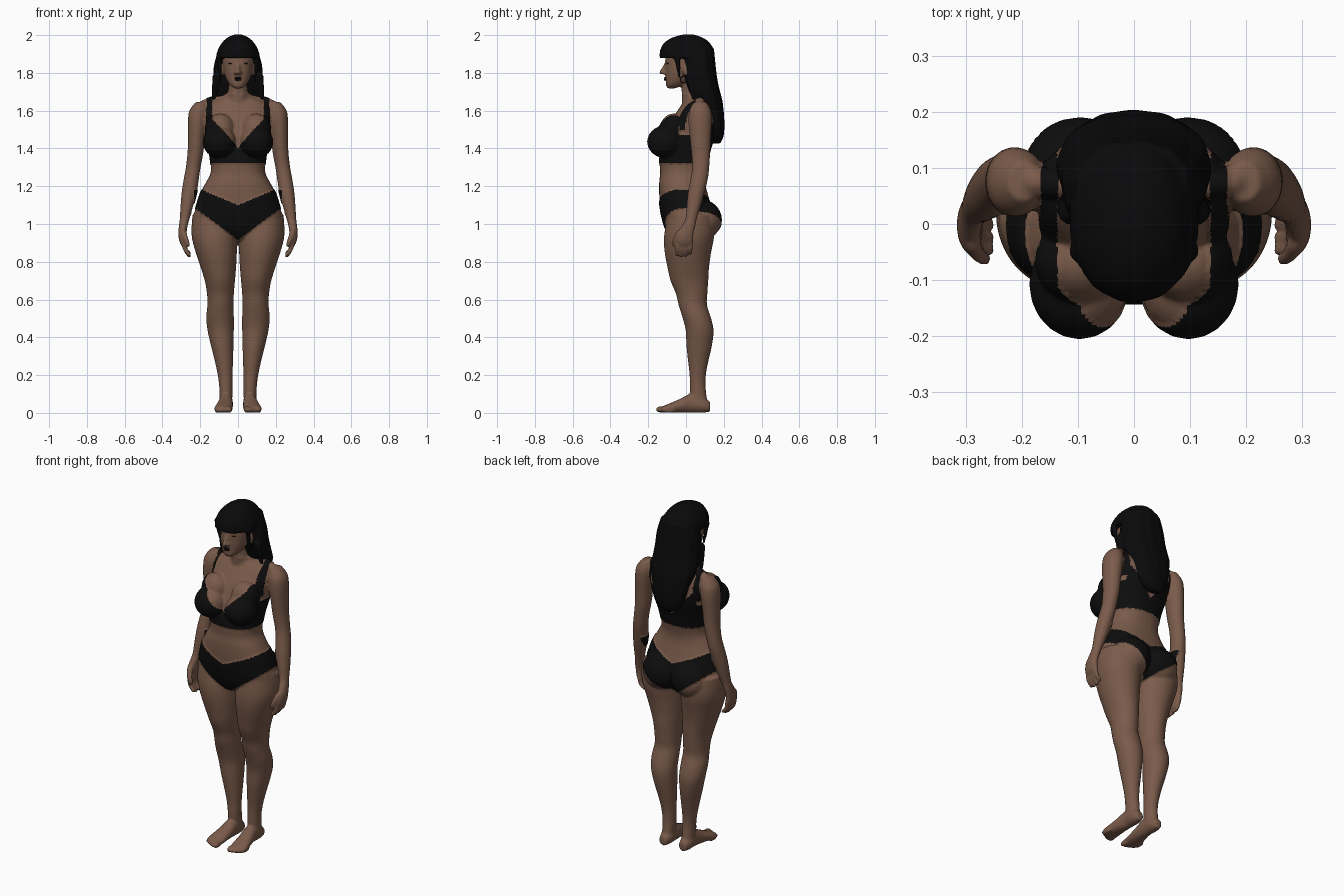
import bpy, bmesh, math
from mathutils import Vector

old = bpy.data.objects.get("Cube")
if old:
    bpy.data.objects.remove(old, do_unlink=True)


def material(name, color, rough=0.7):
    m = bpy.data.materials.new(name)
    m.use_nodes = True
    m.diffuse_color = (*color, 1)
    bsdf = next(n for n in m.node_tree.nodes if n.type == 'BSDF_PRINCIPLED')
    bsdf.inputs["Base Color"].default_value = (*color, 1)
    bsdf.inputs["Roughness"].default_value = rough
    return m


SKIN = material("warm brown skin", (0.195, 0.105, 0.069))
FABRIC = material("black fabric", (0.004, 0.004, 0.004))
HAIR = material("black hair", (0.003, 0.003, 0.0035))
DARK = material("dark makeup", (0.008, 0.004, 0.004))


def smooth_rings(rings, steps=3):
    """Catmull-Rom interpolation through rows of ring values."""
    out = []
    for i in range(len(rings) - 1):
        a, b, c, d = (rings[max(0, min(len(rings) - 1, i + k))] for k in (-1, 0, 1, 2))
        for s in range(steps):
            t = s / steps
            out.append([q + 0.5 * t * (r - p + t * (2 * p - 5 * q + 4 * r - u + t * (3 * (q - r) + u - p)))
                        for p, q, r, u in zip(a, b, c, d)])
    return out + [list(rings[-1])]


def bridge(bm, coords):
    """Closed skin over a list of equal point loops."""
    loops = [[bm.verts.new(co) for co in loop] for loop in coords]
    bm.faces.new(loops[0])
    bm.faces.new(loops[-1])
    for lo, hi in zip(loops, loops[1:]):
        for k in range(len(lo)):
            n = (k + 1) % len(lo)
            bm.faces.new((lo[k], lo[n], hi[n], hi[k]))


def circle(sides):
    return [(math.cos(math.tau * k / sides), math.sin(math.tau * k / sides)) for k in range(sides)]


def loft(bm, rings, side=1, along='z', power=2.0, ripple=0.0):
    """Tube through rings of (position, centre u, centre v, radius u, radius v)."""
    coords = []
    for pos, cu, cv, ru, rv in smooth_rings(rings):
        loop = []
        for c, s in circle(36):
            w = 1 + ripple * math.sin(12 * math.atan2(s, c) + 5 * pos)
            u = side * (cu + ru * w * math.copysign(abs(c) ** (2 / power), c))
            v = cv + rv * w * math.copysign(abs(s) ** (2 / power), s)
            loop.append((u, v, pos) if along == 'z' else (u, pos, v))
        coords.append(loop)
    bridge(bm, coords)


def ball(bm, centre, radii):
    (x, y, z), (rx, ry, rz) = centre, radii
    angles = [math.pi * (j + 0.3) / 12.6 for j in range(13)]
    bridge(bm, [[(x + rx * math.sin(a) * c, y + ry * math.sin(a) * s, z + rz * math.cos(a))
                 for c, s in circle(20)] for a in angles])


def chain(bm, points, r0, r1, side=1):
    """Round-ended tapering form along a path, for fingers and locks."""
    path = [Vector(p) for p in smooth_rings(points)]
    last = len(path) - 1
    stops = [(p, r0 + (r1 - r0) * i / last, (path[min(i + 1, last)] - path[max(i - 1, 0)]).normalized())
             for i, p in enumerate(path)]

    def cap(stop, sign, angles):
        p, r, t = stop
        return [(p + t * r * math.cos(a) * sign, r * math.sin(a), t) for a in angles]

    stops = cap(stops[0], -1, (.25, .8)) + stops + cap(stops[-1], 1, (.8, .25))
    coords = []
    for p, r, t in stops:
        u = t.cross(Vector((0, 1, 0))).normalized()
        v = t.cross(u)
        coords.append([((q := p + r * (u * c + v * s)).x * side, q.y, q.z) for c, s in circle(12)])
    bridge(bm, coords)


def finish(name, bm, mats, voxel=None, iterations=4):
    bmesh.ops.recalc_face_normals(bm, faces=bm.faces[:])
    me = bpy.data.meshes.new(name)
    bm.to_mesh(me)
    bm.free()
    ob = bpy.data.objects.new(name, me)
    bpy.context.collection.objects.link(ob)
    if voxel:
        rm = ob.modifiers.new("Fuse", 'REMESH')
        rm.mode, rm.voxel_size = 'VOXEL', voxel
        sm = ob.modifiers.new("Soften", 'SMOOTH')
        sm.factor, sm.iterations = 0.5, iterations
        dg = bpy.context.evaluated_depsgraph_get()
        ob.data = bpy.data.meshes.new_from_object(ob.evaluated_get(dg))
        ob.modifiers.clear()
        bpy.data.meshes.remove(me)
    ob.data.materials.clear()
    for m in mats:
        ob.data.materials.append(m)
    ob.data.polygons.foreach_set("use_smooth", [True] * len(ob.data.polygons))
    return ob


# Torso profile: height, half width, front y, back y
TORSO = [(1.675, .06, 0, .09), (1.645, .14, -.015, .13), (1.6, .17, -.045, .155),
         (1.54, .172, -.08, .165), (1.46, .166, -.11, .15), (1.4, .155, -.125, .13),
         (1.34, .146, -.14, .115), (1.27, .145, -.137, .1), (1.22, .17, -.142, .1),
         (1.16, .2, -.142, .115), (1.1, .219, -.138, .13), (1.04, .235, -.128, .13),
         (.98, .23, -.11, .12), (.93, .17, -.08, .09), (.91, .08, -.04, .05)]
# Limbs and head: height, centre x, centre y, radius x, radius y
LEG = [(1.05, .13, .02, .11, .12), (.98, .129, .02, .117, .13), (.92, .124, .015, .119, .132),
       (.85, .115, .01, .109, .123), (.77, .104, .012, .094, .11), (.7, .096, .018, .08, .1),
       (.63, .093, .03, .071, .083), (.57, .093, .036, .069, .075), (.51, .095, .055, .073, .075),
       (.44, .092, .072, .07, .074), (.36, .084, .07, .06, .068), (.28, .075, .065, .049, .055),
       (.2, .068, .062, .039, .043), (.13, .064, .062, .035, .042), (.04, .064, .07, .033, .046)]
ARM = [(1.645, .195, .075, .03, .035), (1.6, .207, .075, .051, .058), (1.54, .214, .075, .051, .062),
       (1.46, .22, .076, .045, .056), (1.38, .225, .078, .042, .05), (1.3, .237, .078, .039, .045),
       (1.24, .247, .07, .04, .046), (1.17, .258, .055, .04, .044), (1.1, .27, .042, .034, .038),
       (1.03, .282, .028, .026, .03), (.99, .29, .014, .023, .036), (.95, .294, -.003, .022, .043),
       (.91, .291, -.008, .02, .046), (.885, .284, -.008, .015, .043)]
FOOT = [(.128, .064, .032, .022, .026), (.09, .064, .042, .036, .041), (.03, .064, .052, .037, .051),
        (-.03, .07, .038, .043, .037), (-.09, .076, .025, .049, .024), (-.128, .077, .018, .045, .016)]
HEAD = [(1.718, 0, -.078, .018, .02), (1.735, 0, -.06, .042, .046), (1.76, 0, -.042, .059, .065),
        (1.79, 0, -.025, .071, .084), (1.83, 0, -.01, .079, .1), (1.87, 0, 0, .083, .11),
        (1.92, 0, .01, .08, .11), (1.96, 0, .015, .06, .085), (1.98, 0, .015, .03, .045)]
NECK = [(1.6, 0, .05, .075, .07), (1.66, 0, .042, .064, .064), (1.7, 0, .035, .055, .058), (1.78, 0, .03, .054, .056)]

# Body, fused into one skin
bm = bmesh.new()
loft(bm, [(z, 0, (f + b) / 2, w, (b - f) / 2) for z, w, f, b in TORSO], power=2.3)
loft(bm, NECK)
loft(bm, HEAD, power=2.2)
chain(bm, [(0, -.106, 1.85), (0, -.117, 1.825), (0, -.131, 1.803)], .008, .012)
for s in (1, -1):
    loft(bm, LEG, s)
    loft(bm, ARM, s)
    loft(bm, FOOT, s, along='y')
    ball(bm, (s * .097, -.108, 1.435), (.086, .094, .083))   # bust
    ball(bm, (s * .095, -.065, 1.5), (.078, .075, .085))
    ball(bm, (s * .095, .085, 1.02), (.108, .102, .105))     # seat
    chain(bm, [(.02, -.012, 1.685), (.09, .06, 1.668), (.18, .075, 1.632)], .012, .026, s)  # shoulder slope
    ball(bm, (s * .012, -.116, 1.8), (.011, .011, .009))     # nostril
    ball(bm, (s * .086, .0, 1.815), (.012, .02, .032))       # ear
    for i in range(5):                                       # toes
        r = .018 - .002 * min(i, 3)
        ball(bm, (s * (.044 + .0175 * i), -.128 + .0024 * i * i, r), (r * .75, .033, r))
    for i, drop in enumerate((.006, 0, .003, .014)):         # fingers
        y = -.043 + .023 * i
        chain(bm, [(.287, y, .905), (.28, y - .003, .867), (.258, y - .004, .832 + drop)], .0125, .011, s)
    chain(bm, [(.288, -.035, .955), (.276, -.056, .92), (.264, -.062, .888)], .016, .011, s)
body = finish("body", bm, [SKIN, FABRIC], voxel=.0065, iterations=4)


def in_top(x, y, z):
    """Bra: V-necked band with cups, plus shoulder straps."""
    if x > .187 or (x > .171 and y > -.04):
        return False
    if z > 1.5 and .135 < x < .165:
        return z < 1.7
    armhole = 1.47 if x > .14 and -.04 < y < .12 else 1.55
    return 1.32 < z < min(armhole, 1.4 + 1.15 * x)


def in_briefs(x, z):
    """Briefs: dipping waistline and high-cut leg openings."""
    return x < .234 and .92 + .73 * x < z < 1.1 + .08 * min(1, x / .19)


# Garments coloured by region and raised slightly off the skin
mesh = body.data
raised = set()
for p in mesh.polygons:
    x, y, z = p.center
    if in_top(abs(x), y, z) or in_briefs(abs(x), z):
        p.material_index = 1
        raised.update(p.vertices)
moves = [(i, mesh.vertices[i].normal * .004) for i in raised]
for i, d in moves:
    mesh.vertices[i].co += d

# Hair: crown with a straight fringe, and a long tapering fall at the back
CROWN = [(2.003, 0, .012, .02, .03), (1.987, 0, .008, .056, .08), (1.96, 0, .005, .085, .12),
         (1.92, 0, .005, .108, .142), (1.878, 0, .006, .117, .146)]
FALL = [(1.93, 0, .06, .1, .088), (1.85, 0, .065, .125, .09), (1.78, 0, .075, .13, .088),
        (1.72, 0, .09, .135, .084), (1.66, 0, .11, .136, .08), (1.6, 0, .13, .12, .068),
        (1.52, 0, .148, .1, .055), (1.46, 0, .157, .075, .04), (1.425, 0, .16, .03, .02)]
bm = bmesh.new()
loft(bm, CROWN, ripple=.008, power=2.1)
loft(bm, FALL, ripple=.025, power=2.2)
for s in (1, -1):
    chain(bm, [(.1, -.05, 1.89), (.098, -.04, 1.83), (.092, -.035, 1.775)], .017, .006, s)
    chain(bm, [(.115, .02, 1.78), (.122, .03, 1.72), (.128, .04, 1.665)], .022, .01, s)
finish("hair", bm, [HAIR], voxel=.008, iterations=3)

# Lips
bm = bmesh.new()
ball(bm, (0, -.106, 1.773), (.02, .011, .0055))
ball(bm, (0, -.106, 1.764), (.017, .011, .006))
finish("lips", bm, [DARK])

# Eyes with dark lashes, and hoop earrings
for s, label in ((1, "left"), (-1, "right")):
    bm = bmesh.new()
    ball(bm, (s * .036, -.094, 1.85), (.015, .01, .0035))
    finish(label + "_eye", bm, [DARK])
    bpy.ops.mesh.primitive_torus_add(major_radius=.018, minor_radius=.0025, major_segments=24, minor_segments=8,
                                     location=(s * .092, -.012, 1.765), rotation=(0, math.pi / 2, 0))
    hoop = bpy.context.object
    hoop.name = label + "_earring"
    hoop.data.materials.append(DARK)
    bpy.ops.object.shade_smooth_by_angle()
